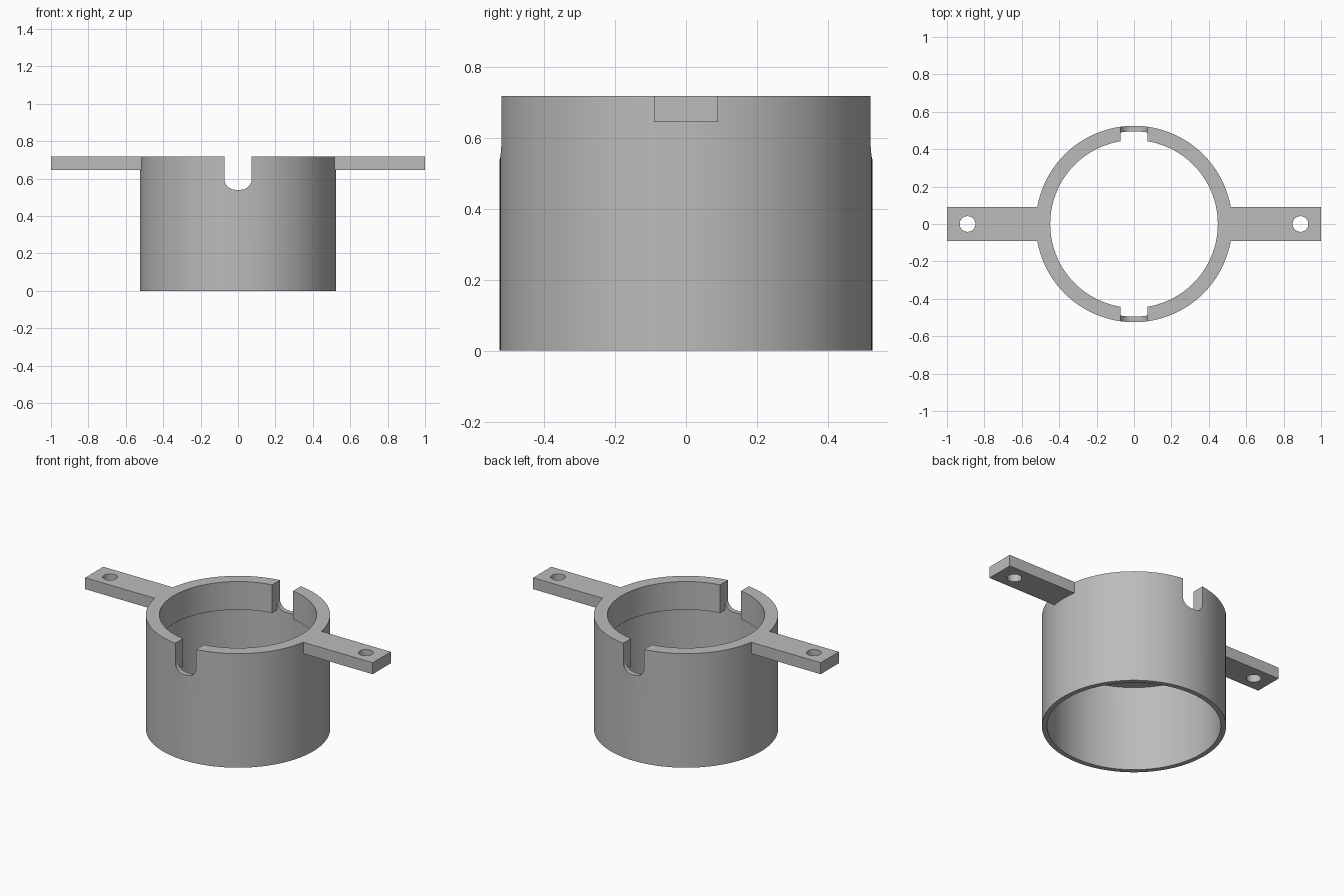
import bpy, bmesh, math

if "Cube" in bpy.data.objects:
    bpy.data.objects.remove(bpy.data.objects["Cube"], do_unlink=True)

TOP, SEGMENTS = 0.717, 128
OUTER, INNER, LIP = 0.525, 0.495, 0.448
LEDGE = 0.54
SLOT = 0.0725          # half width of the slots
FILLET = 0.058

grey = bpy.data.materials.new("plain grey")
grey.use_nodes = True
colour = (0.5, 0.5, 0.5, 1)
grey.diffuse_color = colour
grey.node_tree.nodes["Principled BSDF"].inputs["Base Color"].default_value = colour


def finish(name, bm):
    bmesh.ops.recalc_face_normals(bm, faces=bm.faces)
    mesh = bpy.data.meshes.new(name)
    bm.to_mesh(mesh)
    bm.free()
    mesh.materials.append(grey)
    obj = bpy.data.objects.new(name, mesh)
    bpy.context.collection.objects.link(obj)
    return obj


def tube(name, r_out, r_in, z0, z1):
    bm = bmesh.new()
    rings = []
    for r, z in ((r_out, z0), (r_out, z1), (r_in, z1), (r_in, z0)):
        rings.append([bm.verts.new((r * math.cos(a), r * math.sin(a), z))
                      for a in (2 * math.pi * i / SEGMENTS for i in range(SEGMENTS))])
    for k in range(4):
        a, b = rings[k], rings[(k + 1) % 4]
        for i in range(SEGMENTS):
            j = (i + 1) % SEGMENTS
            bm.faces.new((a[i], a[j], b[j], b[i]))
    return finish(name, bm)


def prism(name, outline, direction):
    """Extrude a closed outline along a direction."""
    bm = bmesh.new()
    face = bm.faces.new([bm.verts.new(p) for p in outline])
    new = bmesh.ops.extrude_face_region(bm, geom=[face])["geom"]
    bmesh.ops.translate(bm, vec=direction,
                        verts=[g for g in new if isinstance(g, bmesh.types.BMVert)])
    return finish(name, bm)


def box(name, x0, x1, y, z0, z1):
    return prism(name, [(x0, -y, z0), (x1, -y, z0), (x1, y, z0), (x0, y, z0)],
                 (0, 0, z1 - z0))


def combine(target, tool, operation):
    """Apply a boolean and discard the tool."""
    tool.hide_render = True
    mod = target.modifiers.new("boolean", 'BOOLEAN')
    mod.operation, mod.solver, mod.object = operation, 'EXACT', tool
    bpy.context.view_layer.objects.active = target
    bpy.ops.object.modifier_apply(modifier=mod.name)
    bpy.data.objects.remove(tool, do_unlink=True)


# Thin outer wall with a round-cornered slot front and back
body = tube("ring_body", OUTER, INNER, 0, TOP)
outline = [(-SLOT, -1, 1), (SLOT, -1, 1)]
for centre, start in ((SLOT - FILLET, 0), (FILLET - SLOT, -90)):
    for step in range(9):
        a = math.radians(start - 90 * step / 8)
        outline.append((centre + FILLET * math.cos(a), -1,
                        LEDGE + FILLET + FILLET * math.sin(a)))
combine(body, prism("slot_cutter", outline, (0, 2, 0)), 'DIFFERENCE')

# Thicker inner lip, cut square at the slots
lip = tube("inner_lip", (OUTER + INNER) / 2, LIP, LEDGE, TOP)
combine(lip, box("lip_cutter", -SLOT, SLOT, 1, 0.4, 1), 'DIFFERENCE')
combine(body, lip, 'UNION')

# Mounting arms with a screw hole near each tip
for side in (-1, 1):
    arm = box("arm", *sorted((side * 0.48, side)), 0.09, 0.645, TOP)
    hole = [(side * 0.89 + 0.042 * math.cos(a), 0.042 * math.sin(a), 0.5)
            for a in (math.tau * i / 32 for i in range(32))]
    combine(arm, prism("hole_cutter", hole, (0, 0, 0.5)), 'DIFFERENCE')
    combine(body, arm, 'UNION')

# Smooth round walls, crisp edges
bpy.ops.object.select_all(action='DESELECT')
body.select_set(True)
bpy.context.view_layer.objects.active = body
bpy.ops.object.shade_smooth_by_angle(angle=math.radians(30))
